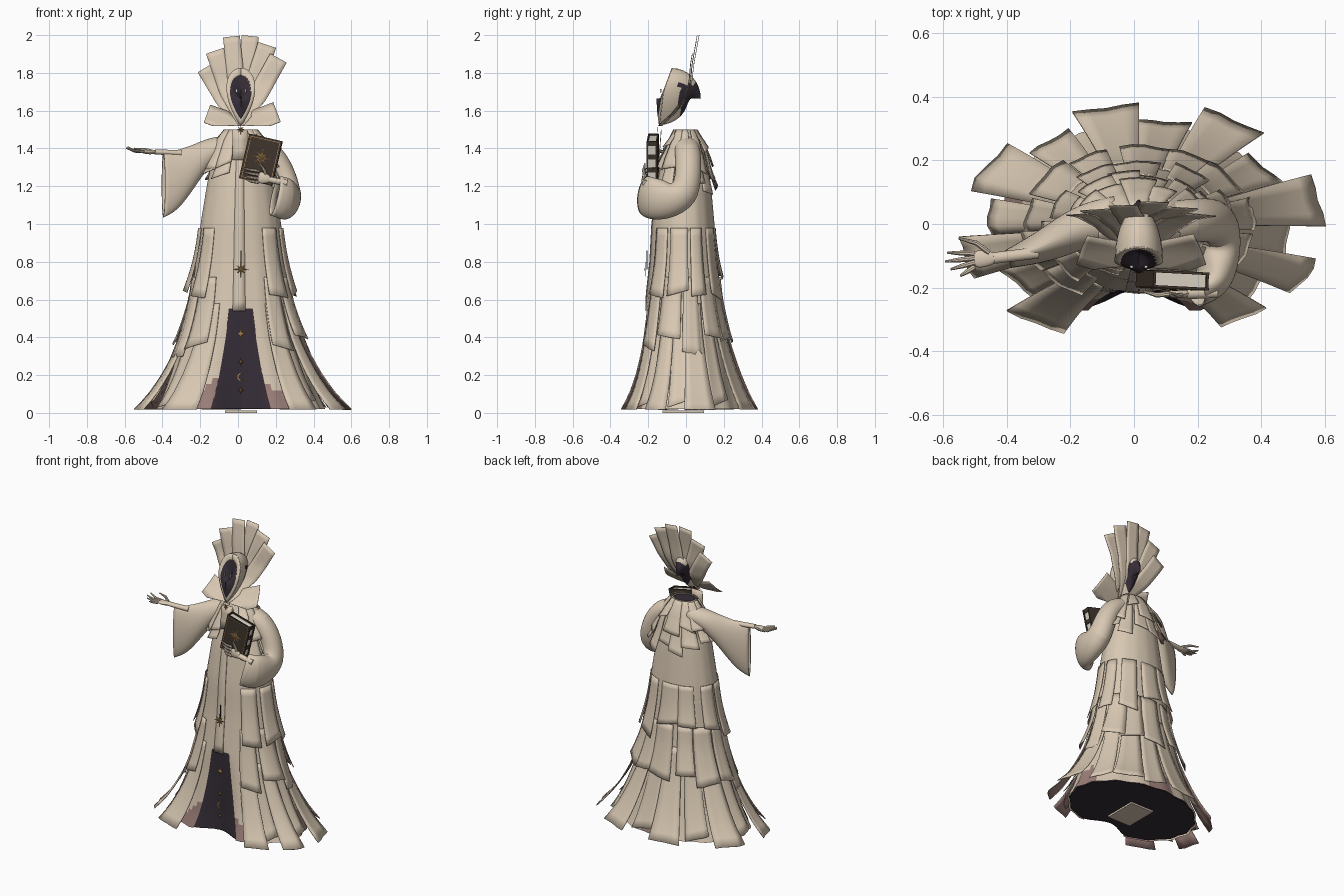
import bpy, math, random
from mathutils import Vector, Matrix

random.seed(4)
cube = bpy.data.objects.get("Cube")
if cube:
    bpy.data.objects.remove(cube, do_unlink=True)
CX = 0.015
FRONT = -math.pi / 2


def material(name, r, g, b):
    m = bpy.data.materials.new(name)
    m.use_nodes = True
    m.diffuse_color = (r, g, b, 1)
    m.node_tree.nodes["Principled BSDF"].inputs["Base Color"].default_value = (r, g, b, 1)
    return m


CREAM = material("cream cloth", 0.69, 0.58, 0.45)
MAUVE = material("mauve lining", 0.33, 0.21, 0.19)
DARK = material("dark violet cloth", 0.036, 0.026, 0.038)
GOLD = material("gold", 0.46, 0.26, 0.09)
BROWN = material("brown leather", 0.05, 0.035, 0.026)
PAGE = material("page white", 0.75, 0.7, 0.6)
made = []


def build(name, verts, faces, mats, rule=None, thick=0.0, sub=0, lining=0):
    me = bpy.data.meshes.new(name)
    me.from_pydata([tuple(v) for v in verts], [], faces)
    for m in mats:
        me.materials.append(m)
    if rule:
        for p in me.polygons:
            p.material_index = rule(p.center)
    ob = bpy.data.objects.new(name, me)
    bpy.context.collection.objects.link(ob)
    if sub:
        ob.modifiers.new("Smooth", "SUBSURF").levels = sub
        ob.modifiers["Smooth"].render_levels = sub
    if thick:
        s = ob.modifiers.new("Cloth", "SOLIDIFY")
        s.thickness, s.offset, s.material_offset = thick, -1, lining
    made.append(ob)
    return ob


def grid(fn, nu, nv, start=0):
    """Open patch of quads; fn takes u and v from 0 to 1."""
    verts = [fn(i / nu, j / nv) for j in range(nv + 1) for i in range(nu + 1)]
    w = nu + 1
    faces = [tuple(start + k for k in (j * w + i, j * w + i + 1, (j + 1) * w + i + 1, (j + 1) * w + i))
             for j in range(nv) for i in range(nu)]
    return verts, faces


def patches(name, fns, nu, nv, mats, **kw):
    verts, faces = [], []
    for fn in fns:
        v, f = grid(fn, nu, nv, len(verts))
        verts += v
        faces += f
    return build(name, verts, faces, mats, **kw)


def curve(table, z):
    """Linear reading of rows (z, value, ...)."""
    for a, b in zip(table, table[1:]):
        if z <= b[0]:
            t = max(0, (z - a[0]) / (b[0] - a[0]))
            return [p + (q - p) * t for p, q in zip(a[1:], b[1:])]
    return list(table[-1][1:])


# Robe profile: height, half width, front depth, back depth
ROBE = [(0.02, 0.44, 0.31, 0.31), (0.1, 0.4, 0.285, 0.285), (0.2, 0.365, 0.265, 0.26),
        (0.4, 0.305, 0.235, 0.215), (0.6, 0.262, 0.21, 0.185), (0.8, 0.235, 0.188, 0.165),
        (1.0, 0.212, 0.178, 0.15), (1.2, 0.18, 0.155, 0.132), (1.35, 0.15, 0.125, 0.11),
        (1.44, 0.12, 0.09, 0.085), (1.5, 0.075, 0.06, 0.05)]


def robe_point(th, z, off=0.0):
    rx, yf, yb = curve(ROBE, z)
    c, s = math.cos(th), math.sin(th)
    pleat = 1 + 0.018 * math.cos(16 * th) * (1 - z / 1.5)
    x, y = rx * c * pleat, (yb if s > 0 else yf) * s * pleat
    if s < 0:
        y += max(0, -0.21 - y) * math.exp(-(x / 0.14) ** 2)
    return Vector((CX + x + off * c, y + off * s * 0.6, z))


def strip(deg, half, top, low, flare, lift=0.006, skew=0.0):
    def fn(u, v):
        th = math.radians(deg + half * (2 * u - 1))
        z = low + (top - low) * v + skew * (u - 0.5) * (1 - v)
        return robe_point(th, max(z, 0.018), lift + flare * (1 - v) ** 2.2)
    return fn


# Robe body, open skirt and dark under-robe
TAU = 2 * math.pi
patches("robe_body", [lambda u, v: robe_point(FRONT + TAU * u, 0.55 + 0.95 * v)], 64, 20, [CREAM])


def skirt(u, v):
    z = 0.02 + 0.53 * v
    gap = 0.36 - 0.13 * v
    return robe_point(FRONT + gap + (TAU - 2 * gap) * u, z)


def hem_rule(c):
    th = math.atan2(c.y / 0.3, c.x / 0.42)
    return int(c.z < 0.13 + 0.04 * math.sin(9 * th) and (math.sin(5 * th + 0.6) > 0.45 or abs(th - FRONT) < 0.55))


patches("skirt", [skirt], 64, 16, [CREAM, MAUVE], rule=hem_rule)
patches("under_robe", [lambda u, v: robe_point(FRONT + TAU * u, 0.022 + 0.6 * v, -0.014)], 64, 12, [DARK])
for nm, z, off in (("robe_bottom", 0.025, -0.01), ("neck_hole", 1.49, -0.01)):
    ring = [robe_point(TAU * i / 48, z, off) for i in range(48)]
    build(nm, ring, [tuple(range(48))], [DARK])

# Tattered cloth strips, longest at the hem
hem = [(151, 13, .10), (101, 11, .10), (58, 11, .12), (11, 12, .13), (-25, 9, .13), (-53, 9, .1), (-125, 11, .12),
       (-164, 10, .12)]
patches("hem_strips", [strip(d, h, 0.58, 0.02, f, 0.01) for d, h, f in hem], 4, 12, [CREAM, MAUVE],
        thick=0.005, lining=1)
patches("inner_hem_strips", [strip(d, 10, 0.5, 0.05, 0.045, 0.004, 0.04) for d in (33, 80, 127, 176, -145, -40, -7)],
        4, 10, [CREAM, MAUVE], thick=0.004, lining=1)


def tier(name, count, half, top, low, flare, clear, lift):
    fns = []
    for k in range(count):
        deg = -90 + clear + (360 - 2 * clear) * (k + 0.5) / count + random.uniform(-4, 4)
        fns.append(strip(deg, half * random.uniform(0.8, 1.15), top, low + random.uniform(-0.07, 0.07),
                         flare * random.uniform(0.6, 1.3), lift + 0.003 * (k % 2), random.uniform(-0.04, 0.04)))
    patches(name, fns, 4, 8, [CREAM, MAUVE], thick=0.004, lining=1)


tier("lower_strips", 11, 13, 0.72, 0.36, 0.035, 28, 0.012)
tier("middle_strips", 9, 14, 0.98, 0.66, 0.03, 30, 0.008)
tier("cape_strips", 12, 14, 1.42, 1.23, 0.04, 18, 0.014)
tier("shoulder_strips", 11, 15, 1.5, 1.35, 0.03, 16, 0.016)
patches("front_panel", [strip(-92, 7, 1.46, 0.54, 0, 0.008)], 2, 18, [CREAM], thick=0.004)
patches("bib", [lambda u, v: Vector((-0.03 + 0.08 * u, -0.145 + 0.012 * v, 1.34 + 0.16 * v))], 1, 3, [CREAM], thick=0.004)


# Swept tubes: stations are x, y, z, first radius, second radius
def sweep(name, stations, mat, h=(0, 1, 0), level=False, caps=True, sub=0, thick=0.0, n=12):
    pts = [Vector(s[:3]) for s in stations]
    verts, faces, h = [], [], Vector(h)
    for i, s in enumerate(stations):
        t = pts[min(i + 1, len(pts) - 1)] - pts[max(i - 1, 0)]
        if level:
            t.z = 0
        t.normalize()
        h = (h - t * h.dot(t)).normalized()
        w = t.cross(h)
        for k in range(n):
            a = TAU * k / n
            verts.append(pts[i] + h * s[3] * math.cos(a) + w * s[4] * math.sin(a))
    for i in range(len(pts) - 1):
        for k in range(n):
            j = (k + 1) % n
            faces.append((i * n + k, i * n + j, i * n + n + j, i * n + n + k))
    if caps:
        faces += [tuple(reversed(range(n))), tuple(range(len(verts) - n, len(verts)))]
    return build(name, verts, faces, [mat], sub=sub, thick=thick)


sweep("right_sleeve", [(-.05, .02, 1.42, .07, .05), (-.15, 0, 1.39, .07, .07), (-.24, -.05, 1.3, .06, .12),
                       (-.32, -.085, 1.23, .045, .165), (-.395, -.11, 1.205, .03, .175)],
      CREAM, level=True, caps=False, sub=2, thick=0.006, n=16)
sweep("left_sleeve", [(.07, 0, 1.42, .065, .055), (.17, .01, 1.39, .07, .065), (.24, .015, 1.28, .07, .065),
                      (.268, 0, 1.15, .085, .07), (.268, -.1, 1.125, .11, .07), (.25, -.19, 1.135, .115, .06),
                      (.195, -.212, 1.15, .11, .05)],
      CREAM, caps=False, sub=2, thick=0.006, n=16)


# Hands
def finger(name, a, b, c, r=0.0085):
    sweep(name, [(*a, r, r), (*b, r * 0.95, r * 0.95), (*c, r * 0.45, r * 0.45)], CREAM, h=(0.1, 0.3, 1), n=8)


sweep("right_wrist", [(-.3, -.09, 1.375, .018, .016), (-.44, -.107, 1.382, .018, .013)], CREAM)
sweep("right_palm", [(-.43, -.107, 1.382, .018, .012), (-.47, -.108, 1.38, .03, .013),
                     (-.51, -.113, 1.383, .028, .01)], CREAM, sub=1)
for k, (x, y) in enumerate([(-.585, -.09), (-.592, -.118), (-.575, -.142), (-.545, -.163)]):
    base = (-.5, -.093 - 0.014 * k, 1.383)
    finger(f"right_finger_{k + 1}", base, ((x - .5) / 2, (y + base[1]) / 2, 1.385), (x, y, 1.408 - 0.006 * k))
finger("right_thumb", (-.455, -.09, 1.385), (-.495, -.06, 1.395), (-.55, -.045, 1.4))
sweep("left_wrist", [(.26, -.215, 1.215, .017, .017), (.165, -.218, 1.235, .018, .016)], CREAM)
sweep("left_palm", [(.175, -.218, 1.235, .014, .018), (.14, -.22, 1.242, .014, .032),
                    (.1, -.22, 1.25, .012, .034)], CREAM, sub=1)
for k in range(4):
    z = 1.28 - 0.02 * k
    finger(f"left_finger_{k + 1}", (.11, -.22, z), (.07, -.223, z + .006), (.03 + .006 * k, -.212, z + .014))
finger("left_thumb", (.15, -.22, 1.25), (.14, -.225, 1.285), (.115, -.217, 1.32))


# Flat ornaments and boxes
def box(name, size, mat, at=(0, 0, 0), mx=Matrix()):
    vs = [mx @ (Vector(at) + Vector((x * size[0], y * size[1], z * size[2])) / 2)
          for x in (-1, 1) for y in (-1, 1) for z in (-1, 1)]
    fs = [(0, 1, 3, 2), (4, 6, 7, 5), (0, 4, 5, 1), (2, 3, 7, 6), (0, 2, 6, 4), (1, 5, 7, 3)]
    return build(name, vs, fs, [mat])


def star(name, at, r, mx=Matrix(), n=8):
    c = Vector(at)
    vs = [mx @ (c + Vector((0, -0.004, 0)))]
    for k in range(2 * n):
        q = r * (0.28 if k % 2 else (1 if k % 4 == 0 else 0.72))
        a = math.pi * k / n
        vs.append(mx @ (c + Vector((q * math.sin(a), 0, q * math.cos(a)))))
    build(name, vs, [(0, 1 + k, 1 + (k + 1) % (2 * n)) for k in range(2 * n)], [GOLD])


def front_at(z, lift):
    return (CX, robe_point(FRONT, z, lift).y, z)


star("belt_star", front_at(0.76, 0.035), 0.045)
box("belt_cord", (0.005, 0.005, 0.1), DARK, front_at(0.81, 0.03))
star("collar_star", (CX, -0.15, 1.5), 0.028)
for k, (z, r) in enumerate([(0.42, 0.035), (0.27, 0.022), (0.12, 0.022)]):
    star(f"rune_star_{k + 1}", front_at(z, 0.004), r, n=4)
cx, cy, cz = front_at(0.19, 0.004)
moon = [(cx + r * math.cos(a) - d, cy, cz + r * math.sin(a)) for r, d in ((0.022, 0), (0.016, -0.006))
        for a in [0.9 + 0.5 * i for i in range(10)]]
build("rune_moon", moon, [(i, i + 10, i + 11, i + 1) for i in range(9)], [GOLD])

# Book
bk = Matrix.Translation((0.122, -0.176, 1.34)) @ Matrix.Rotation(0.23, 4, "Y") @ Matrix.Rotation(-0.05, 4, "Z")
box("book_pages", (0.165, 0.042, 0.225), PAGE, mx=bk)
for side, y in (("front", -0.024), ("back", 0.024)):
    box(f"book_{side}_cover", (0.178, 0.008, 0.242), BROWN, (0, y, 0), bk)
box("book_spine", (0.008, 0.05, 0.242), BROWN, (-0.087, 0, 0), bk)
for k in range(4):
    box(f"book_clasp_{k + 1}", (0.008, 0.05, 0.026), BROWN, (0.083, 0, -0.108 + 0.072 * k), bk)
for s in (-1, 1):
    box("book_trim_upright", (0.003, 0.003, 0.22), GOLD, (s * 0.078, -0.028, 0), bk)
    box("book_trim_level", (0.156, 0.003, 0.003), GOLD, (0, -0.028, s * 0.11), bk)
star("book_star", (0, -0.03, 0.01), 0.05, bk)


# Teardrop hood, face and eyes
def teardrop(a, s, depth, phi):
    c = math.cos(a)
    x = 0.088 * math.sin(a) * math.sqrt((1.12 + c) / 1.75)
    z = 1.675 + 0.15 * c
    y = curve([(1.52, -0.14), (1.7, -0.118), (1.83, -0.07)], z)[0]
    k = s * math.cos(phi)
    return Vector((CX + k * x, y + depth * math.sin(phi), 1.665 + k * (z - 1.665)))


patches("hood", [lambda u, v: teardrop(-TAU * u, 1, 0.15, 1.57 * v)], 32, 8, [CREAM, DARK],
        rule=lambda c: int(c.y > -0.035 and c.z < 1.74))
patches("hood_rim", [lambda u, v: teardrop(-TAU * u, 0.84 + 0.17 * v, -0.008, 1 - v)], 32, 2, [CREAM], thick=0.004)
patches("face", [lambda u, v: teardrop(TAU * u, 0.9, -0.016, 1.57 * v)], 32, 6, [DARK])
for s in (-1, 1):
    box("eye", (0.009, 0.008, 0.02), PAGE, (CX + s * 0.023, -0.134, 1.705))

# Fan of stiff cloth behind the hood, with two low wings
FAN = [(1.52, -0.13), (1.58, -0.06), (1.65, -0.005), (1.75, 0.03), (1.85, 0.042), (2.0, 0.07)]


def blade(deg, length, width, back):
    a = math.radians(deg)

    def fn(u, v):
        r = length * v
        w = (u - 0.5) * (0.02 + (width - 0.02) * min(1, r / (0.45 * length)))
        z = max(1.52, 1.52 + r * math.cos(a) - w * math.sin(a))
        x = CX + r * math.sin(a) + w * math.cos(a)
        return Vector((x, curve(FAN, z)[0] - back - 0.02 * abs(math.sin(a)) * v, z))
    return fn


fan = [(-31, .36, .1), (-19, .42, .1), (-6, .475, .09), (6, .478, .09), (18, .45, .1), (29, .41, .1),
       (-70, .19, .1), (69, .205, .11)]
patches("hood_fan", [blade(d, l, w, 0.005 * (k % 3)) for k, (d, l, w) in enumerate(fan)], 4, 14, [CREAM], thick=0.003)

# Stand plate
box("base_plate", (0.17, 0.22, 0.012), CREAM, (CX, -0.015, 0.006))

# Shading
bpy.ops.object.select_all(action="DESELECT")
for ob in made:
    ob.select_set(True)
bpy.context.view_layer.objects.active = made[0]
bpy.ops.object.shade_smooth_by_angle(angle=math.radians(40))
